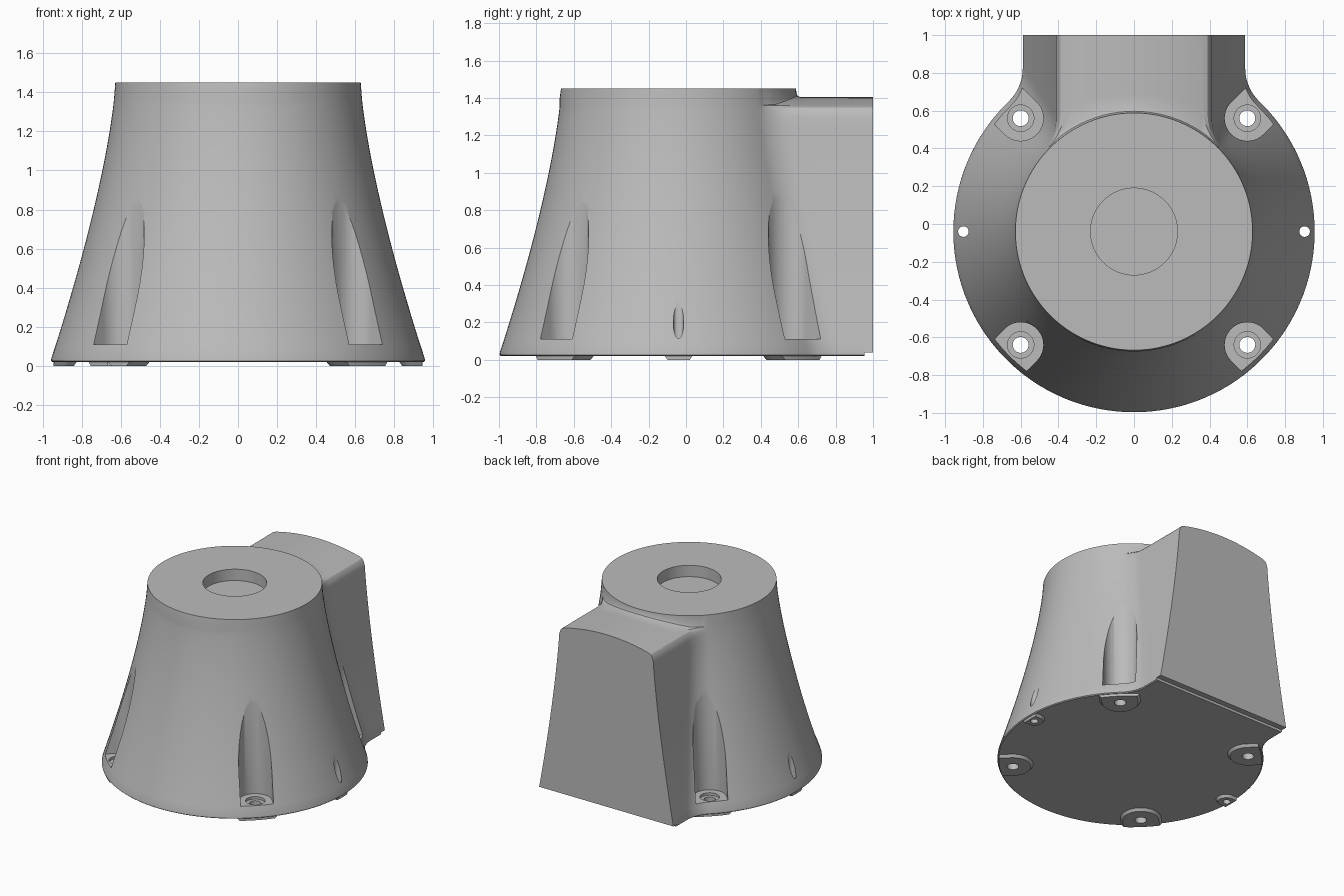
import bpy, bmesh, math
from math import sin, cos, pi, sqrt, atan2

if "Cube" in bpy.data.objects:
    bpy.data.objects.remove(bpy.data.objects["Cube"])

CY = -0.04            # axis of the flared body
TOP = 1.45
FILLET = 0.25
grey = bpy.data.materials.new("plain grey")
grey.diffuse_color = (0.5, 0.5, 0.5, 1)
grey.use_nodes = True
grey.node_tree.nodes["Principled BSDF"].inputs["Base Color"].default_value = grey.diffuse_color


def make_object(name, bm):
    bmesh.ops.recalc_face_normals(bm, faces=bm.faces)
    mesh = bpy.data.meshes.new(name)
    bm.to_mesh(mesh)
    bm.free()
    mesh.materials.append(grey)
    ob = bpy.data.objects.new(name, mesh)
    bpy.context.collection.objects.link(ob)
    return ob


def prism(name, lower, upper, z0, z1):
    """Closed solid between two matching outlines."""
    bm = bmesh.new()
    a = [bm.verts.new((x, y, z0)) for x, y in lower]
    b = [bm.verts.new((x, y, z1)) for x, y in upper]
    n = len(a)
    for i in range(n):
        j = (i + 1) % n
        bm.faces.new((a[i], a[j], b[j], b[i]))
    bm.faces.new(a[::-1])
    bm.faces.new(b)
    return make_object(name, bm)


def circle(x, y, r, n=40):
    return [(x + r * cos(2 * pi * i / n), y + r * sin(2 * pi * i / n)) for i in range(n)]


def slot(angle, dist, r, outer):
    """Round inner end at dist from the axis, running out to radius outer."""
    uv = [(dist + r * cos(t), r * sin(t))
          for t in [pi / 2 + pi * i / 20 for i in range(21)]]
    for i in range(9):
        v = -r + 2 * r * i / 8
        uv.append((sqrt(outer * outer - v * v), v))
    c, s = cos(angle), sin(angle)
    return [(u * c - v * s, CY + u * s + v * c) for u, v in uv]


def combine(ob, tool, operation):
    mod = ob.modifiers.new("join", 'BOOLEAN')
    mod.operation = operation
    mod.solver = 'EXACT'
    mod.object = tool
    bpy.context.view_layer.objects.active = ob
    bpy.ops.object.modifier_apply(modifier=mod.name)
    bpy.data.objects.remove(tool)


def radius(z):
    return 0.628 + 0.34 * ((TOP - z) / TOP) ** 1.4


def block_width(z):
    return 0.41 + 0.18 * max(0, radius(z) - 0.638) / 0.319


def cap_height(x):
    return 1.405 - 0.045 * min(1, (x / 0.365) ** 2)


NA, NF, NS, NB = 48, 12, 5, 8   # body arc, fillet, block side, block back


def mirror_half(half):
    return half + [(-x, y, z) for x, y, z in half[-2:0:-1]]


def outline(z, inset=0.0, shrink=0.0, arched=False):
    """Horizontal section: circle, concave fillet and straight rear block."""
    r, w, f = radius(z) - shrink, block_width(z) - inset - shrink, FILLET + inset
    dy = sqrt((r + f) ** 2 - (w + f) ** 2)
    a = atan2(dy, w + f)
    half = []
    for i in range(NA):
        t = -pi / 2 + (a + pi / 2) * i / (NA - 1)
        half.append((r * cos(t), CY + r * sin(t)))
    for i in range(1, NF + 1):
        t = pi + a * (1 - i / NF)
        half.append((w + f + f * cos(t), CY + dy + f * sin(t)))
    y0 = CY + dy
    half += [(w, y0 + (1 - y0) * i / NS) for i in range(1, NS + 1)]
    half += [(w * (1 - i / NB), 1.0) for i in range(1, NB + 1)]
    return mirror_half([(x, y, cap_height(x) if arched else z) for x, y in half]), a


# Body with blended rear block, lofted through horizontal sections
bm = bmesh.new()


def skin(a, b, closed=True):
    for i in range(len(a) if closed else len(a) - 1):
        j = (i + 1) % len(a)
        quad = list(dict.fromkeys((a[i], a[j], b[j], b[i])))
        if len(quad) > 2:
            bm.faces.new(quad)


sections = [(0.02, 0, 0.012), (0.026, 0, 0.003), (0.04, 0, 0)]
sections += [(0.04 + 1.26 * i / 22, 0, 0) for i in range(1, 23)]
sections += [(1.33, 0.006, 0), (1.35, 0.02, 0)]
rings = [[bm.verts.new(p) for p in outline(*s)[0]] for s in sections]
last, tangent = outline(1.36, 0.045, 0, True)
rings.append([bm.verts.new(p) for p in last])
for lo, hi in zip(rings, rings[1:]):
    skin(lo, hi)
bm.faces.new(rings[0][::-1])

# Arched top of the rear block, running in to the body with a small cove
edge = rings[-1]
i0, i1 = NA - 1, len(edge) - NA + 1
mid = NF + NS
angles = [tangent + (math.radians(60) - tangent) * i / mid for i in range(mid + 1)]
angles += [math.radians(60 + 30 * i / NB) for i in range(1, NB + 1)]
angles += [pi - t for t in angles[-2::-1]]
R = radius(1.4)
strip = edge[i0:i1 + 1]


def cove(i, out, up):
    k = min(1, min(i, len(angles) - 1 - i) / 8)
    t = angles[i]
    x, y = (R + out * k) * cos(t), CY + (R + out * k) * sin(t)
    return x, y, cap_height(x) + up * k


rows = [strip]
for s, out, up in ((0.2, .02, 0), (0.4, .02, 0), (0.6, .02, 0), (0.8, .02, 0),
                   (1, .02, 0), (1, .006, .006), (1, 0, .02)):
    row = [strip[0]]
    for i in range(1, len(strip) - 1):
        tx, ty, tz = cove(i, out, up)
        x = strip[i].co.x * (1 - s) + tx * s
        y = strip[i].co.y * (1 - s) + ty * s
        row.append(bm.verts.new((x, y, tz if s == 1 else cap_height(x))))
    rows.append(row + [strip[-1]])
for lo, hi in zip(rows, rows[1:]):
    skin(lo, hi, False)

# Upper collar and flat top
collar = edge[:i0] + rows[-1] + edge[i1 + 1:]
rim = []
for v in collar:
    t = atan2(v.co.y - CY, v.co.x)
    rim.append(bm.verts.new((0.628 * cos(t), CY + 0.628 * sin(t), TOP)))
skin(collar, rim)
bm.faces.new(rim)
body = make_object("flared_housing", bm)

# Step under the rear edge
combine(body, prism("rear_step", [(-1, .955), (1, .955), (1, 1.1), (-1, 1.1)],
                    [(-1, .955), (1, .955), (1, 1.1), (-1, 1.1)], -0.1, 0.04), 'DIFFERENCE')

# Round recess in the top
ring = circle(0, CY, 0.23, 64)
combine(body, prism("top_recess", ring, ring, TOP - 0.09, TOP + 0.1), 'DIFFERENCE')

# Corner feet, bolt pockets, counterbores and bolt holes
D = 0.6 * sqrt(2)
for k in range(4):
    a = pi / 4 + k * pi / 2
    x, y = D * cos(a), CY + D * sin(a)
    combine(body, prism("corner_foot", slot(a, D, 0.13, 0.945),
                        slot(a, D, 0.155, 0.945), 0, 0.03), 'UNION')
    pocket = slot(a, D, 0.12, 1.1)
    combine(body, prism("bolt_pocket", pocket, pocket, 0.11, 1.25), 'DIFFERENCE')
    for r, z0, z1 in ((0.07, 0.09, 0.2), (0.042, -0.1, 0.2)):
        c = circle(x, y, r)
        combine(body, prism("bolt_hole", c, c, z0, z1), 'DIFFERENCE')

# Side feet with vertical pin holes
for a in (0, pi):
    combine(body, prism("side_foot", slot(a, 0.9, 0.06, 0.945),
                        slot(a, 0.9, 0.08, 0.945), 0, 0.03), 'UNION')
    c = circle(0.903 * cos(a), CY, 0.028, 28)
    combine(body, prism("pin_hole", c, c, -0.1, 0.6), 'DIFFERENCE')

body.select_set(True)
bpy.context.view_layer.objects.active = body
bpy.ops.object.shade_smooth_by_angle(angle=math.radians(30))
